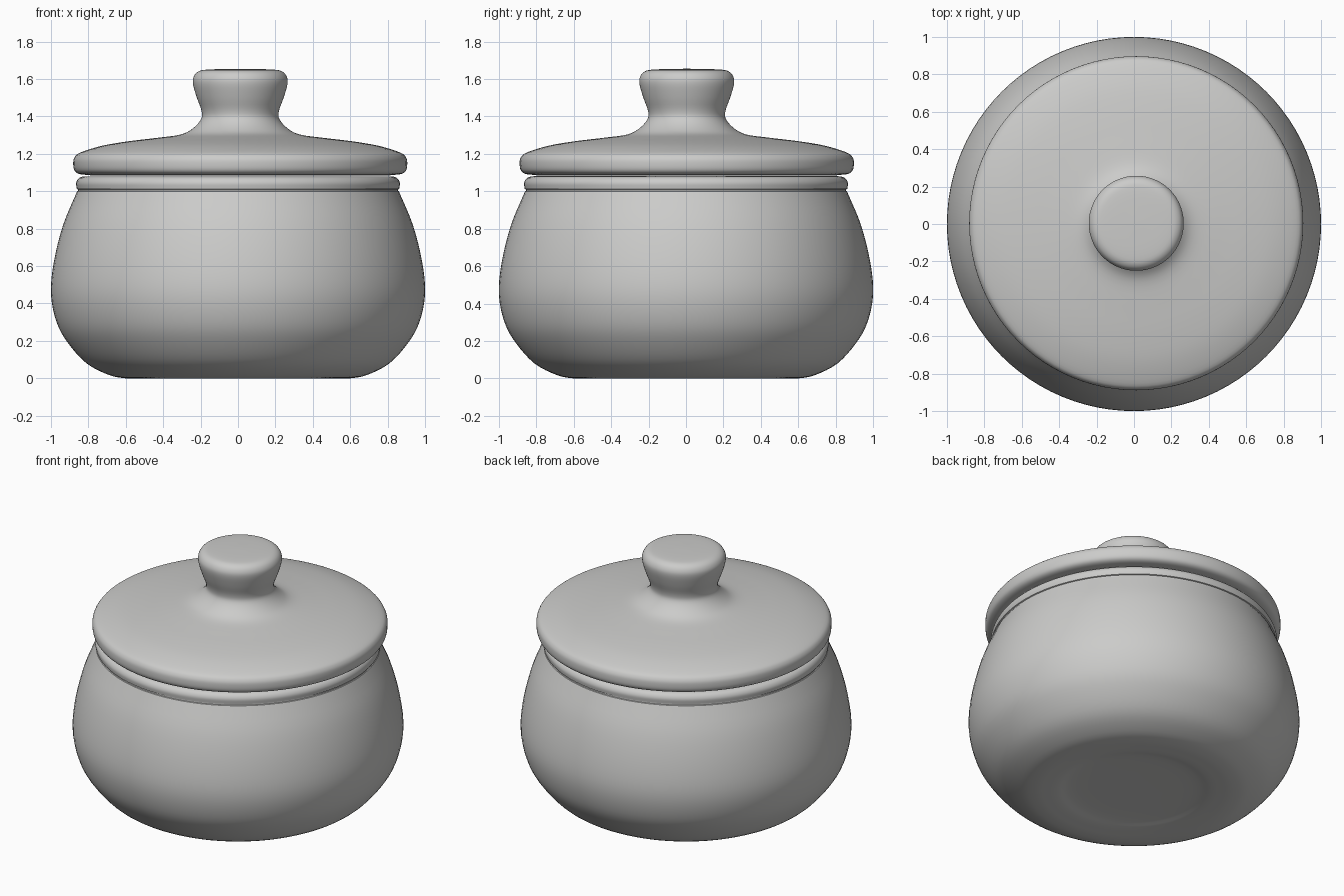
import bpy, bmesh, math
from mathutils import Vector

if "Cube" in bpy.data.objects:
    bpy.data.objects.remove(bpy.data.objects["Cube"])

SEGMENTS = 96


def smooth_curve(points, steps=4):
    """Catmull-Rom curve through a few (radius, z) points."""
    pts = [Vector(p) for p in points]
    pts = [2 * pts[0] - pts[1]] + pts + [2 * pts[-1] - pts[-2]]
    out = []
    for a, b, c, d in zip(pts, pts[1:], pts[2:], pts[3:]):
        for i in range(steps):
            t = i / steps
            out.append(0.5 * (2 * b + (c - a) * t + (2 * a - 5 * b + 4 * c - d) * t * t
                              + (3 * b - a - 3 * c + d) * t ** 3))
    return out + [pts[-2]]


def lathe(name, sections, material, center=(0, 0)):
    """Revolve smooth sections, joined by creases, around the vertical axis."""
    profile = [p for s in sections for p in smooth_curve(s)]
    bm = bmesh.new()
    verts = [bm.verts.new((max(p.x, 0), 0, p.y)) for p in profile]
    edges = [bm.edges.new(pair) for pair in zip(verts, verts[1:])]
    bmesh.ops.spin(bm, geom=verts + edges, cent=(0, 0, 0), axis=(0, 0, 1),
                   angle=math.tau, steps=SEGMENTS, use_merge=True)
    bmesh.ops.remove_doubles(bm, verts=bm.verts, dist=0.0005)
    bmesh.ops.recalc_face_normals(bm, faces=bm.faces)
    mesh = bpy.data.meshes.new(name)
    bm.to_mesh(mesh)
    bm.free()
    mesh.materials.append(material)
    obj = bpy.data.objects.new(name, mesh)
    bpy.context.collection.objects.link(obj)
    obj.location = (*center, 0)
    bpy.ops.object.select_all(action='DESELECT')
    obj.select_set(True)
    bpy.context.view_layer.objects.active = obj
    bpy.ops.object.shade_smooth_by_angle(angle=math.radians(40))
    return obj


clay = bpy.data.materials.new("light grey")
clay.diffuse_color = (0.6, 0.6, 0.59, 1)
clay.use_nodes = True
clay.node_tree.nodes["Principled BSDF"].inputs["Base Color"].default_value = clay.diffuse_color

# Hollow pot: recessed base, bulging wall, grooved rim, inner wall
lathe("pot", [
    [(0, 0.02), (0.35, 0.018), (0.46, 0.004), (0.52, 0), (0.6, 0), (0.69, 0.018),
     (0.81, 0.08), (0.91, 0.19), (0.97, 0.30), (1.0, 0.45), (0.985, 0.62),
     (0.935, 0.82), (0.86, 1.0)],
    [(0.855, 1.002), (0.855, 1.01)],
    [(0.862, 1.013), (0.865, 1.045), (0.85, 1.07), (0.82, 1.08), (0.79, 1.075),
     (0.78, 1.05), (0.8, 0.98), (0.87, 0.8), (0.92, 0.62), (0.93, 0.45),
     (0.88, 0.27), (0.76, 0.13), (0.58, 0.075), (0, 0.07)],
], clay)

# Lid with a rounded edge, gentle dome and flared knob, slightly off centre
lathe("lid", [
    [(0, 1.11), (0.5, 1.1), (0.8, 1.085)],
    [(0.81, 1.087), (0.86, 1.092), (0.886, 1.11), (0.893, 1.145), (0.887, 1.18),
     (0.855, 1.207), (0.74, 1.243), (0.6, 1.267), (0.45, 1.285), (0.32, 1.303),
     (0.255, 1.335), (0.21, 1.385), (0.207, 1.43), (0.232, 1.5), (0.252, 1.57),
     (0.25, 1.61), (0.225, 1.64), (0.17, 1.651), (0, 1.655)],
], clay, center=(0.012, 0.004))
